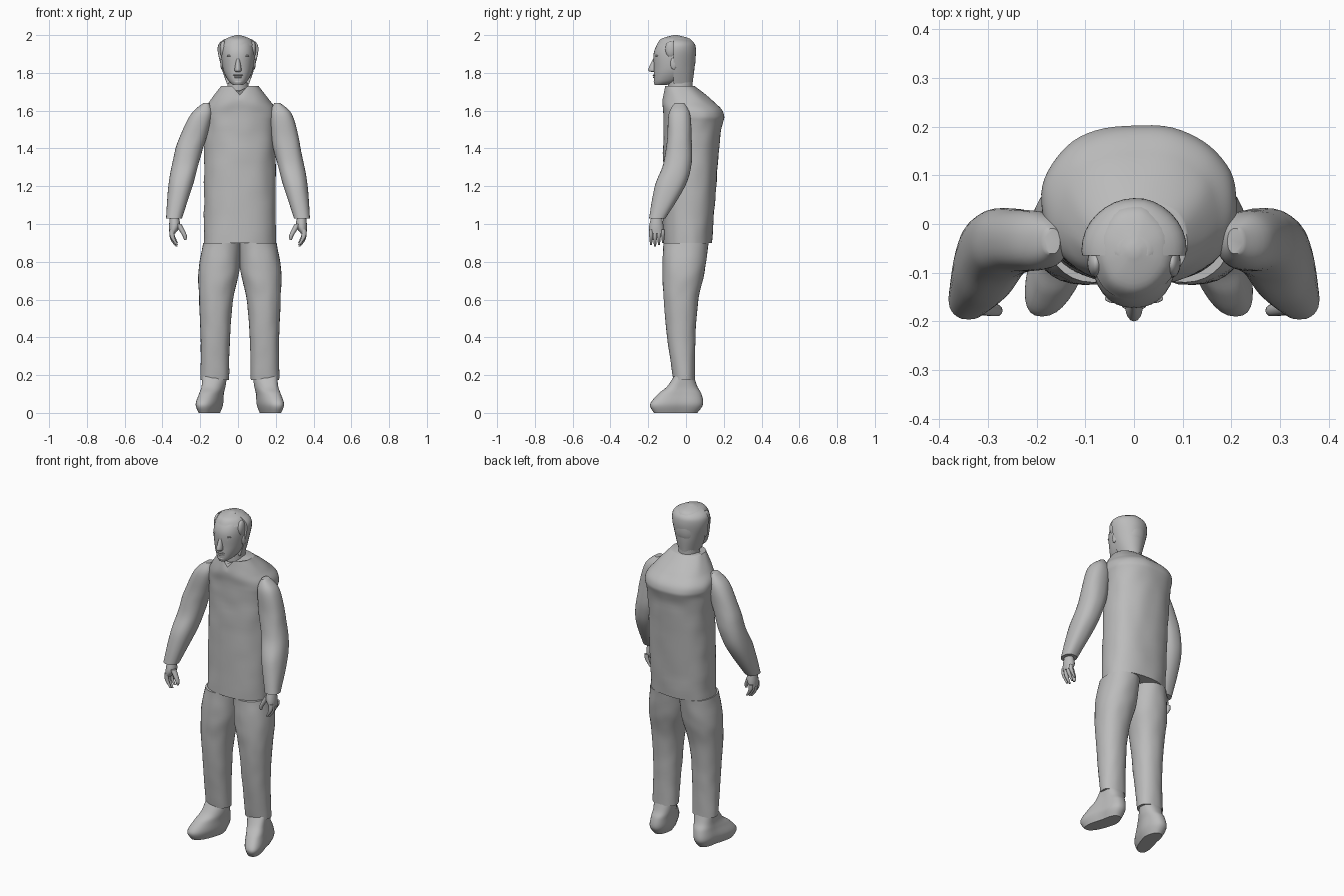
import bpy, bmesh, math
from mathutils import Vector, noise

if "Cube" in bpy.data.objects:
    bpy.data.objects.remove(bpy.data.objects["Cube"])

shade = (0.5, 0.5, 0.5, 1)
grey = bpy.data.materials.new("plain_grey")
grey.use_nodes = True
grey.diffuse_color = shade
grey.node_tree.nodes["Principled BSDF"].inputs["Base Color"].default_value = shade


def finish(name, bm):
    bmesh.ops.recalc_face_normals(bm, faces=bm.faces)
    mesh = bpy.data.meshes.new(name)
    bm.to_mesh(mesh)
    bm.free()
    mesh.materials.append(grey)
    obj = bpy.data.objects.new(name, mesh)
    bpy.context.collection.objects.link(obj)
    bpy.ops.object.select_all(action='DESELECT')
    obj.select_set(True)
    bpy.context.view_layer.objects.active = obj
    bpy.ops.object.shade_smooth_by_angle(angle=math.radians(50))
    return obj


def ring(z, wide, deep, x=0.0, y=0.0):
    """One horizontal section: height, half width, half depth and centre."""
    return (z, wide, deep, x, y)


def curve_value(before, start, end, after, t):
    """Catmull-Rom blend from start to end."""
    slope_in, slope_out = (end - before) / 2, (after - start) / 2
    rise = end - start
    return start + t * (slope_in + t * (3 * rise - 2 * slope_in - slope_out
                                        + t * (slope_in + slope_out - 2 * rise)))


def smooth_rings(rings, steps):
    padded = [rings[0], *rings, rings[-1]]
    result = []
    for group in zip(padded, padded[1:], padded[2:], padded[3:]):
        for s in range(steps):
            result.append([curve_value(*values, s / steps) for values in zip(*group)])
    return result + [rings[-1]]


def loft(name, *rings, side=1, sides=32, steps=6, power=2.0, bump=0.0, deform=None):
    """Skin a smooth closed body over a stack of rounded sections."""
    bm = bmesh.new()
    loops = []
    for z, wide, deep, x, y in smooth_rings(rings, steps):
        loop = []
        for k in range(sides):
            angle = math.tau * k / sides
            c, s = math.cos(angle), math.sin(angle)
            c = math.copysign(abs(c) ** (2 / power), c)
            s = math.copysign(abs(s) ** (2 / power), s)
            swell = 1 + bump * noise.noise(Vector((c * 2, s * 2, z * 12)))
            point = Vector((side * (x + wide * c * swell), y + deep * s * swell, z))
            if deform:
                deform(point)
            loop.append(bm.verts.new(point))
        loops.append(loop)
    for low, high in zip(loops, loops[1:]):
        for k in range(sides):
            bm.faces.new((low[k - 1], low[k], high[k], high[k - 1]))
    bm.faces.new(loops[0])
    bm.faces.new(loops[-1])
    return finish(name, bm)


def ball(name, centre, size):
    bm = bmesh.new()
    bmesh.ops.create_uvsphere(bm, u_segments=16, v_segments=10, radius=1)
    obj = finish(name, bm)
    obj.location, obj.scale = centre, size


# The body stands slightly to one side of the head
BODY_SHIFT = 0.01


def shift_body(point):
    point.x += BODY_SHIFT


# Jacket with a sloped yoke and a notched collar
def notch_collar(point):
    if point.y < -0.06 and point.z > 1.65:
        point.z -= max(0, 0.04 - abs(point.x)) * 15 * (point.z - 1.65)
    shift_body(point)


loft("jacket",
     ring(z=0.9, wide=0.19, deep=0.13, y=0.007),
     ring(z=1.45, wide=0.19, deep=0.15, y=0.03),
     ring(z=1.58, wide=0.2, deep=0.16, y=0.04),
     ring(z=1.65, wide=0.16, deep=0.135, y=0.01),
     ring(z=1.73, wide=0.1, deep=0.08, y=-0.035),
     sides=64, steps=12, power=2.3, bump=0.03, deform=notch_collar)

# Neck and head
loft("neck",
     ring(z=1.6, wide=0.06, deep=0.065, y=-0.03),
     ring(z=1.8, wide=0.055, deep=0.065, y=-0.03))
loft("head",
     ring(z=1.735, wide=0.025, deep=0.03, y=-0.135),
     ring(z=1.76, wide=0.052, deep=0.07, y=-0.1),
     ring(z=1.82, wide=0.08, deep=0.105, y=-0.065),
     ring(z=1.91, wide=0.088, deep=0.11, y=-0.06),
     ring(z=1.97, wide=0.07, deep=0.08, y=-0.055),
     ring(z=1.99, wide=0.02, deep=0.02, y=-0.06), power=2.2)


# Hair: rounded back with a straight edge by the ears, and a swept top
def straight_edge(point):
    point.y = max(point.y, -0.065)


loft("hair_back",
     ring(z=1.745, wide=0.06, deep=0.085, y=-0.05),
     ring(z=1.83, wide=0.088, deep=0.1, y=-0.055),
     ring(z=1.92, wide=0.108, deep=0.108, y=-0.055),
     ring(z=1.965, wide=0.092, deep=0.092, y=-0.055),
     ring(z=1.995, wide=0.03, deep=0.03, y=-0.055), deform=straight_edge, bump=0.02)
loft("hair_top",
     ring(z=1.945, wide=0.09, deep=0.102, y=-0.055),
     ring(z=1.98, wide=0.065, deep=0.077, y=-0.055),
     ring(z=2, wide=0.01, deep=0.01, y=-0.055), bump=0.04)

# Face
loft("nose",
     ring(z=1.805, wide=0.012, deep=0.02, y=-0.16),
     ring(z=1.817, wide=0.018, deep=0.03, y=-0.17),
     ring(z=1.88, wide=0.009, deep=0.015, y=-0.157), sides=16)
ball("upper_lip", centre=(0, -0.167, 1.788), size=(0.026, 0.01, 0.005))
ball("lower_lip", centre=(0, -0.165, 1.777), size=(0.022, 0.01, 0.006))
ball("chin", centre=(0, -0.155, 1.752), size=(0.026, 0.016, 0.014))


# Sleeves sit further over at the shoulder than at the cuff
def shift_shoulder(point):
    point.x += 2 * BODY_SHIFT * min(1, max(0, (point.z - 1.4) * 5))


for side, label in ((1, "left"), (-1, "right")):
    ball(label + "_eye", centre=(side * 0.033, -0.154, 1.868), size=(0.015, 0.009, 0.007))
    ball(label + "_brow", centre=(side * 0.036, -0.153, 1.89), size=(0.024, 0.01, 0.006))
    ball(label + "_ear", centre=(side * 0.085, -0.065, 1.85), size=(0.009, 0.018, 0.032))
    ball(label + "_sideburn", centre=(side * 0.078, -0.08, 1.925), size=(0.018, 0.03, 0.045))

    loft(label + "_sleeve",
         ring(z=1.03, wide=0.042, deep=0.044, x=0.339, y=-0.152),
         ring(z=1.2, wide=0.064, deep=0.08, x=0.305, y=-0.085),
         ring(z=1.32, wide=0.07, deep=0.075, x=0.278, y=-0.045),
         ring(z=1.45, wide=0.072, deep=0.065, x=0.246, y=-0.035),
         ring(z=1.58, wide=0.058, deep=0.057, x=0.21, y=-0.035),
         ring(z=1.64, wide=0.016, deep=0.026, x=0.188, y=-0.035),
         side=side, power=2.3, bump=0.02, deform=shift_shoulder)

    # Hand with four curled fingers and a thumb
    loft(label + "_palm",
         ring(z=0.95, wide=0.015, deep=0.036, x=0.348, y=-0.157),
         ring(z=0.99, wide=0.029, deep=0.038, x=0.336, y=-0.157),
         ring(z=1.05, wide=0.021, deep=0.025, x=0.338, y=-0.155),
         side=side, sides=16)
    for i in range(4):
        y = -0.185 + i * 0.021
        tip = 0.88 + abs(i - 1) * 0.01
        loft(f"{label}_finger_{i + 1}",
             ring(z=tip, wide=0.006, deep=0.005, x=0.324, y=y),
             ring(z=tip + 0.04, wide=0.012, deep=0.01, x=0.347, y=y),
             ring(z=0.97, wide=0.013, deep=0.01, x=0.35, y=y),
             side=side, sides=10, steps=4)
    loft(label + "_thumb",
         ring(z=0.915, wide=0.006, deep=0.007, x=0.28, y=-0.178),
         ring(z=0.94, wide=0.012, deep=0.013, x=0.283, y=-0.177),
         ring(z=1, wide=0.018, deep=0.017, x=0.317, y=-0.17),
         side=side, sides=10, steps=4)

    loft(label + "_trouser_leg",
         ring(z=0.175, wide=0.075, deep=0.057, x=0.133, y=-0.01),
         ring(z=0.4, wide=0.078, deep=0.075, x=0.13, y=-0.025),
         ring(z=0.6, wide=0.09, deep=0.092, x=0.126, y=-0.026),
         ring(z=0.75, wide=0.108, deep=0.112, x=0.111, y=-0.013),
         ring(z=0.9, wide=0.1, deep=0.12, x=0.095),
         side=side, steps=8, power=2.2, bump=0.03, deform=shift_body)

    # Shoe with the toe turned outward
    def turn_toe_out(point):
        point.x += side * 0.3 * max(0, -0.02 - point.y)
        shift_body(point)

    loft(label + "_shoe",
         ring(z=0, wide=0.045, deep=0.115, x=0.148, y=-0.055),
         ring(z=0.045, wide=0.06, deep=0.14, x=0.148, y=-0.05),
         ring(z=0.1, wide=0.058, deep=0.115, x=0.142, y=-0.033),
         ring(z=0.14, wide=0.06, deep=0.08, x=0.136, y=-0.02),
         ring(z=0.2, wide=0.065, deep=0.05, x=0.133, y=-0.01),
         side=side, power=2.4, deform=turn_toe_out)
